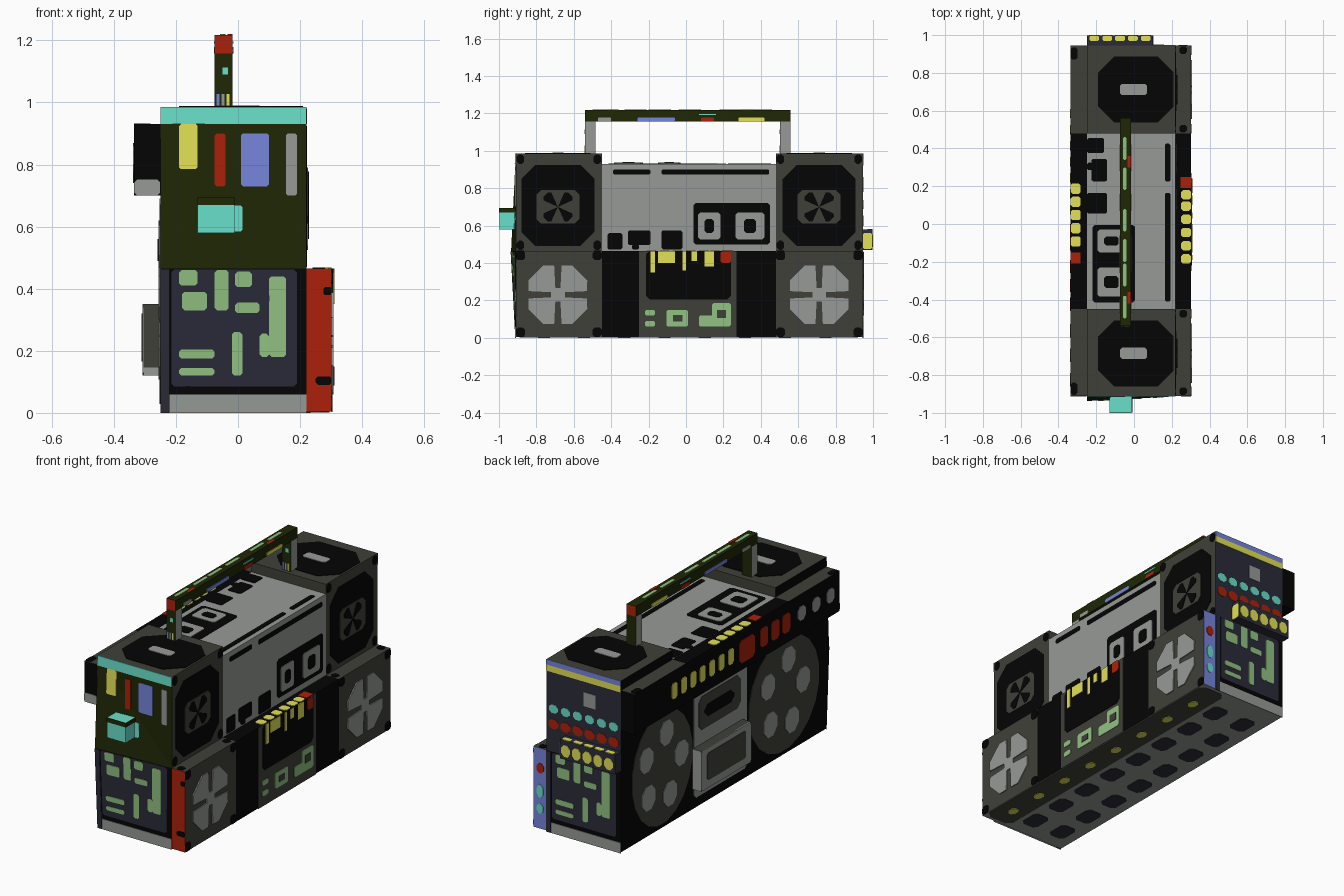
import bpy, bmesh, math
from mathutils import Vector

if "Cube" in bpy.data.objects:
    bpy.data.objects.remove(bpy.data.objects["Cube"])

# Flat colours (display RGB converted to linear)
RGB = {"black": (5, 5, 5), "dark_grey": (64, 64, 57), "grey": (150, 154, 150),
       "dark_green": (30, 39, 5), "navy": (43, 43, 57), "light_green": (145, 194, 130),
       "cyan": (106, 224, 203), "yellow": (227, 226, 86), "red": (172, 32, 9),
       "blue": (118, 134, 220)}
MATS = {}
for key, rgb in RGB.items():
    MATS[key] = bpy.data.materials.new(key)
    lin = [(c / 255 / 12.92) if c < 11 else ((c / 255 + 0.055) / 1.055) ** 2.4 for c in rgb]
    MATS[key].diffuse_color = (*lin, 1)


def finish(name, bm, mats):
    bmesh.ops.recalc_face_normals(bm, faces=bm.faces)
    me = bpy.data.meshes.new(name)
    bm.to_mesh(me)
    bm.free()
    for m in mats:
        me.materials.append(MATS[m])
    ob = bpy.data.objects.new(name, me)
    bpy.context.collection.objects.link(ob)
    return ob


def box(name, x, y, z, mat, **sides):
    """Box from ranges; sides such as xn='red' or yp='navy' recolour one direction."""
    bm = bmesh.new()
    bmesh.ops.create_cube(bm, size=1)
    for v in bm.verts:
        v.co = Vector([r[0] if c < 0 else r[1] for c, r in zip(v.co, (x, y, z))])
    names = [mat] + list(sides.values())
    bm.normal_update()
    for f in bm.faces:
        for i, s in enumerate(sides):
            d = f.normal["xyz".index(s[0])]
            if d * (1 if s[1] == "p" else -1) > 0.9:
                f.material_index = i + 1
    return finish(name, bm, names)


def bow(x, z):
    """Outward bulge of the front end panel."""
    h = 0.465 if z < 0.465 else 0.52
    return 0 if x < -.2501 else -0.025 * max(0, 1 - (x + 0.25) / 0.47 - abs(z - 0.465) / h)


def plate(name, mat, face, polys, layer=1):
    """Thin raised plates on a surface given as (axis, sign, position)."""
    axis, sign, pos = face
    bm = bmesh.new()
    for poly in polys:
        rings = []
        for w in (pos, pos + sign * 0.003 * layer):
            ring = []
            for u, v in poly:
                p = [(w, u, v), (u, w, v), (u, v, w)][axis]
                if face == FRONT:
                    p = (p[0], p[1] + bow(u, v), p[2])
                ring.append(bm.verts.new(p))
            rings.append(ring)
        a, b = rings
        bm.faces.new(b)
        for i in range(len(a)):
            j = (i + 1) % len(a)
            bm.faces.new((a[i], a[j], b[j], b[i]))
    return finish(name, bm, [mat])


def rect(u0, v0, u1, v1, c=0.0):
    if not c:
        return [(u0, v0), (u1, v0), (u1, v1), (u0, v1)]
    return [(u0 + c, v0), (u1 - c, v0), (u1, v0 + c), (u1, v1 - c),
            (u1 - c, v1), (u0 + c, v1), (u0, v1 - c), (u0, v0 + c)]


def ell(u, v, ru, rv, n=16):
    return [(u + ru * math.cos(2 * math.pi * (i + .5) / n),
             v + rv * math.sin(2 * math.pi * (i + .5) / n)) for i in range(n)]


def blades(u, v, r0, r1, half, n=4, turn=45):
    out = []
    for k in range(n):
        a = math.radians(turn + 360 * k / n)
        pts = [(r0, -.5), (r1 * .9, -1), (r1, -.5), (r1, .5), (r1 * .9, 1), (r0, .5)]
        out.append([(u + r * math.cos(a + s * half), v + r * math.sin(a + s * half)) for r, s in pts])
    return out


FRONT, REAR = (1, -1, -0.91), (1, 1, 0.945)
UP_R, LOW_R = (0, 1, 0.22), (0, 1, 0.302)
BACK, BACK_BOX = (0, -1, -0.25), (0, -1, -0.335)
Y0, Y1, T0, T1 = -0.91, 0.945, -0.45, 0.48

# Main body blocks
box("lower_body", (-.25, .22), (Y0, Y1), (.005, .465), "black", zn="grey")
box("centre_body", (-.25, .22), (T0, T1), (.465, .93), "grey", xn="black")
for n, y, ends in (("front", (Y0, T0), ("dark_green", "dark_grey")), ("rear", (T1, Y1), ("dark_grey", "navy"))):
    box(n + "_tower", (-.25, .22), y, (.465, .985), "dark_grey", xn="black", yn=ends[0], yp=ends[1])
    box(n + "_speaker_cabinet", (.22, .302), y, (.005, .465), "dark_grey", yn="red", yp="blue", zn="grey")
    box(n + "_back_box", (-.335, -.25), y, (.70, .93), "black", zp="dark_grey")
box("tuner_cabinet", (.22, .302), (T0, T1), (.005, .465), "black", zn="grey")
box("centre_back_box", (-.335, -.25), (T0, T1), (.70, .93), "black")

# Bowed skin over the front end
bm = bmesh.new()
a, c, e, d = [bm.verts.new(p) for p in ((-.25, Y0, 0), (.22, Y0, .465), (-.25, Y0, .985), (-.25, Y0 - .025, .465))]
for i, f in enumerate(((a, c, d), (c, e, d), (a, d, e))):
    bm.faces.new(f).material_index = (0, 1, 0)[i]
finish("bowed_end_skin", bm, ["black", "dark_green"])

# Front and rear end panels (rear artwork mirrored)
pads = [(-.19, .41, -.13, .46), (-.18, .33, -.10, .39), (-.075, .33, -.03, .46), (-.01, .405, .045, .455),
        (-.01, .322, .07, .355), (.10, .18, .155, .44), (.07, .18, .10, .255), (-.19, .175, -.075, .205),
        (-.19, .12, -.075, .145), (-.02, .12, .015, .26)]
for n, face, f in (("front", FRONT, lambda x: x), ("rear", REAR, lambda x: -.03 - x)):
    def end(part, mat, rs, layer, c=0.0):
        plate(n + part, mat, face, [[(f(u), v) for u, v in rect(*r, c)] for r in rs], layer)
    end("_end_panel", "navy", [(-.215, .085, .19, .462)], 1, .01)
    end("_end_strip", "navy", [(-.25, 0, -.222, .462)], 1)
    end("_end_base", "grey", [(-.22, 0, .22, .06)], 1)
    end("_end_pads", "light_green", pads, 2, .008)
plate("front_top_band", "cyan", FRONT, [rect(-.25, .93, .22, .985)])
for m, r in (("yellow", (-.19, .785, -.13, .93)), ("red", (-.075, .73, -.04, .90)),
             ("blue", (.01, .73, .10, .90)), ("grey", (.155, .70, .19, .90)), ("cyan", (-.13, .585, .015, .668))):
    plate("front_label_" + m, m, FRONT, [rect(*r, .006)])
plate("cabinet_spots", "black", FRONT, [rect(.275, .38, .302, .405, .005), rect(.25, .09, .302, .118, .008)])
box("end_knob_block", (-.13, -.012), (-.997, Y0), (.58, .695), "cyan")
plate("knob_block_front_lip", "dark_green", (1, -1, -.997), [rect(-.13, .67, -.012, .695)])
plate("knob_block_side_lip", "dark_green", (0, 1, -.012), [rect(-.997, .67, -.91, .695)])

# Rear control panel
plate("rear_blue_stripe", "blue", REAR, [rect(-.25, .955, .22, .985)])
plate("rear_yellow_stripe", "yellow", REAR, [rect(-.25, .92, .22, .955)])
plate("rear_grey_window", "grey", REAR, [rect(-.09, .78, -.015, .86)])
xs = [-.205 + .076 * i for i in range(6)]
plate("rear_cyan_buttons", "cyan", REAR, [ell(x, .712, .031, .026, 8) for x in xs])
plate("rear_red_buttons", "red", REAR, [ell(x, .625, .034, .03, 8) for x in xs])
box("rear_button_shelf", (-.25, .10), (Y1, .997), (.47, .58), "navy")
xs = [-.21 + .068 * i for i in range(5)]
plate("shelf_front_buttons", "yellow", (1, 1, .997), [ell(x, .52, .03, .036, 8) for x in xs])
plate("shelf_top_buttons", "yellow", (2, 1, .58), [rect(x - .026, .97, x + .026, .997, .006) for x in xs])
plate("shelf_side_button", "yellow", (0, 1, .10), [rect(Y1, .475, .997, .56, .008)])
plate("rear_cabinet_red_dot", "red", REAR, [ell(.26, .35, .025, .03, 8)])
plate("rear_cabinet_cyan_dots", "cyan", REAR, [ell(.26, .22, .022, .04, 8), ell(.26, .12, .022, .03, 8)])

# Speakers on the right side, tower tops and back
for n, y, lo, hi in (("front", -.685, Y0, T0), ("rear", .712, T1, Y1)):
    corners = [(lo + .025, 1), (hi - .025, 1), (lo + .025, 0), (hi - .025, 0)]
    plate(n + "_woofer_blades", "grey", LOW_R, blades(y, .23, .03, .175, .66), 2)
    plate(n + "_woofer_hub", "grey", LOW_R, [ell(y, .23, .04, .04, 8)], 2)
    plate(n + "_woofer_spots", "black", LOW_R,
          [rect(u - .025, .41 * k + .005, u + .025, .41 * k + .055, .012) for u, k in corners])
    plate(n + "_cone", "black", UP_R, [rect(y - .195, .49, y + .195, .925, .075)])
    plate(n + "_cone_centre", "dark_grey", UP_R, [rect(y - .115, .61, y + .115, .79, .025)], 2)
    plate(n + "_cone_cross", "black", UP_R, blades(y, .70, .0, .095, .36), 3)
    plate(n + "_tower_spots", "black", UP_R,
          [rect(u - .02, .47 + .46 * k, u + .02, .52 + .46 * k, .012) for u, k in corners])
    plate(n + "_top_disc", "black", (2, 1, .985), [rect(-.19, y - .175, .21, y + .175, .085)])
    plate(n + "_top_pill", "grey", (2, 1, .985), [rect(-.075, y - .03, .07, y + .03, .012)], 2)
    plate(n + "_cabinet_top_spots", "black", (2, 1, .465), [rect(.24, u - .02, .28, u + .02, .01) for u, k in corners[:2]])
    ub = hi - .04 if y > 0 else lo + .04
    plate(n + "_back_box_top_spot", "black", (2, 1, .93), [rect(-.335, ub - .035, -.30, ub + .03, .01)])
    yb, rb = (.575, .275) if y > 0 else (-.525, .32)
    plate(n + "_back_speaker", "dark_grey", BACK, [ell(yb, .35, rb, .325, 20)])
    plate(n + "_back_speaker_blades", "grey", BACK,
          [ell(yb + .17 * math.cos(t), .35 + .19 * math.sin(t), .066, .075, 8)
           for t in [math.radians(30 + 72 * k) for k in range(5)]], 2)

# Deck artwork, shared by the right face and the top face
for n, face, f in (("deck", UP_R, lambda u, v: (u, v)),
                   ("top_deck", (2, 1, .93), lambda u, v: (v * 1.03 - .735, .035 - u))):
    def art(part, mat, rs, layer, c=.012):
        plate(n + part, mat, face, [[f(*p) for p in rect(*r, c)] for r in rs], layer)
    art("_slots", "black", [(-.39, .873, -.19, .9), (-.13, .873, .445, .9)], 1, .006)
    art("_keys", "black", [(-.42, .472, -.34, .56), (-.31, .495, -.19, .575), (-.29, .472, -.25, .5), (-.13, .472, -.02, .575)], 1, .008)
    art("_cassette_door", "black", [(.04, .50, .45, .72)], 1)
    art("_cassette_rings", "grey", [(.065, .525, .185, .67), (.265, .525, .42, .67)], 2)
    art("_cassette_holes", "black", [(.1, .56, .15, .635), (.31, .56, .375, .635)], 3)

# Tuner panel on the lower right face
plate("tuner_frame", "dark_grey", LOW_R, [rect(-.25, .003, .27, .465)])
plate("tuner_screen", "black", LOW_R, [rect(-.215, .205, .24, .465, .02)], 2)
plate("display_blocks", "light_green", LOW_R, [rect(*r, .008) for r in (
    (-.22, .06, -.165, .09), (-.22, .12, -.165, .15), (-.105, .06, .012, .15), (.07, .06, .24, .12), (.14, .09, .24, .185))], 2)
plate("display_holes", "dark_grey", LOW_R, [rect(-.07, .088, -.02, .122), rect(.165, .105, .215, .15)], 3)
plate("tuner_yellow_keys", "yellow", LOW_R, [rect(*r) for r in (
    (-.19, .35, -.165, .465), (-.15, .40, -.06, .465), (-.02, .36, .0, .465), (.03, .41, .06, .465), (.10, .38, .15, .465))], 3)
plate("tuner_red_key", "red", LOW_R, [rect(.185, .40, .24, .465, .01)], 3)
plate("tuner_top_yellow_keys", "yellow", (2, 1, .465), [rect(.25, y, .302, y + .05, .01) for y in (-.21, -.14, -.07, .0, .07, .13)])
plate("tuner_top_red_key", "red", (2, 1, .465), [rect(.245, .19, .302, .25)])

# Back box buttons
plate("back_yellow_keys", "yellow", BACK_BOX, [rect(.05 + .085 * i, .77, .10 + .085 * i, .86, .012) for i in range(7)])
plate("back_red_keys", "red", BACK_BOX, [rect(-.14, .74, 0, .87, .02)] + [rect(y - .07, .76, y, .87, .015) for y in (-.19, -.29, -.39)])
plate("back_grey_keys", "grey", BACK_BOX, [rect(y - .07, .78, y, .86, .02) for y in (-.53, -.66, -.79)])
plate("back_top_yellow_keys", "yellow", (2, 1, .93), [rect(-.335, y, -.282, y + .055, .01) for y in (-.12, -.05, .02, .09, .16)])
plate("back_top_red_key", "red", (2, 1, .93), [rect(-.335, -.21, -.282, -.15)])
plate("back_box_end_patch", "grey", FRONT, [rect(-.335, .70, -.251, .752, .01)])

# Back cassette compartment
plate("back_centre_panel", "grey", BACK, [rect(-.19, .06, .29, .69, .02)])
plate("back_grip", "dark_grey", BACK, [rect(-.13, .43, .25, .62, .03)], 2)
plate("back_grip_slot", "black", BACK, [rect(-.07, .49, .20, .56, .03)], 3)
box("back_cassette_box", (-.305, -.25), (-.15, .3), (.12, .35), "dark_grey", zn="grey", yp="grey")
plate("back_cassette_frame", "grey", (0, -1, -.302), [rect(-.15, .12, .3, .35, .01)], 2)
plate("back_cassette_window", "dark_grey", (0, -1, -.302), [rect(-.10, .165, .25, .32, .01)], 3)
plate("back_cassette_base", "grey", (1, -1, -.15), [rect(-.305, .12, -.25, .147)])

# Underside vents
UNDER = (2, -1, .005)
plate("underside_band", "dark_grey", UNDER, [rect(.13, -.89, .295, .92, .03)])
plate("underside_vents", "navy", UNDER, [rect(x, -.83 + .215 * i, x + .1, -.70 + .215 * i, .02)
                                         for i in range(8) for x in (-.19, .0)])
plate("underside_dots", "yellow", UNDER, [ell(.21, -.76 + .215 * i, .025, .035, 8) for i in range(8)], 2)

# Carrying handle
box("handle_bar", (-.075, -.017), (-.54, .56), (1.157, 1.217), "dark_green", yn="red", yp="red")
for n, y in (("front", -.54), ("rear", .503)):
    box(n + "_handle_post", (-.075, -.017), (y, y + .057), (.98, 1.157), "dark_green", xp="grey", xn="grey")
    for m, x in (("blue", -.069), ("grey", -.053), ("yellow", -.037)):
        plate("%s_post_%s_stripe" % (n, m), m, (1, -1, y), [rect(x, .987, x + .01, 1.028)])
    plate(n + "_post_cyan_mark", "cyan", (1, -1, y), [rect(-.05, 1.09, -.032, 1.113)])
for n, face in (("right", (0, 1, -.017)), ("left", (0, -1, -.075))):
    for m, u0, u1 in (("grey", -.47, -.40), ("blue", -.26, -.06), ("red", .08, .15), ("yellow", .28, .42)):
        plate("handle_%s_mark_%s" % (n, m), m, face, [rect(u0, 1.157, u1, 1.178, .004)])
    plate("handle_%s_cyan_line" % n, "cyan", face, [rect(.07, 1.19, .16, 1.197)])
plate("handle_top_marks", "light_green", (2, 1, 1.217), [rect(-.058, y, -.04, y + .12, .006) for y in (-.5, -.33, -.2, -.04, .18, .34)])
plate("handle_top_red_marks", "red", (2, 1, 1.217), [rect(-.034, y, -.017, y + .06) for y in (-.42, .3)])

for m in bpy.data.materials:
    if m.users and not m.is_grease_pencil:
        m.use_nodes = True
        m.node_tree.nodes["Principled BSDF"].inputs["Base Color"].default_value = m.diffuse_color
